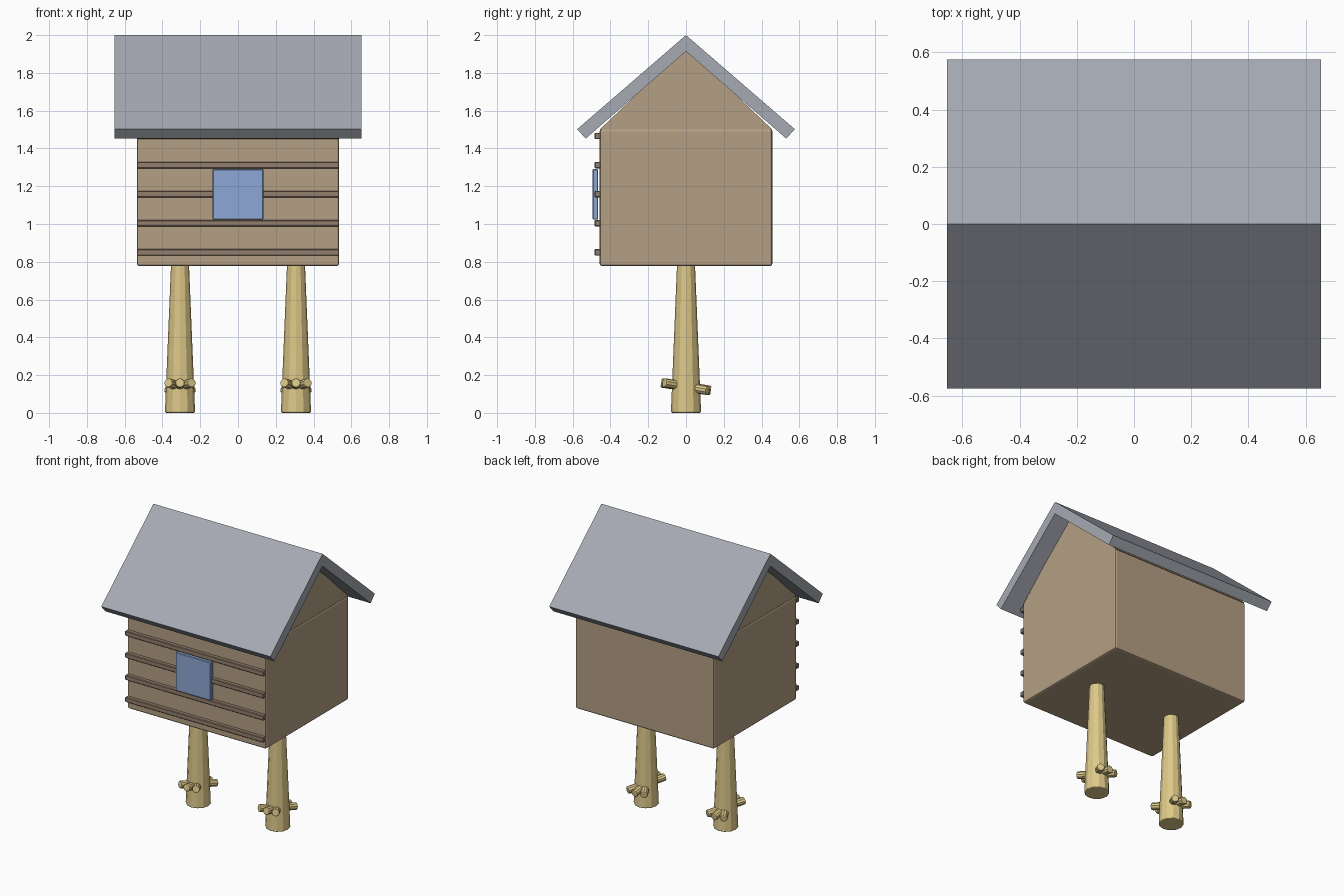
import bpy, bmesh, math
from mathutils import Vector

if "Cube" in bpy.data.objects:
    bpy.data.objects.remove(bpy.data.objects["Cube"])


def material(name, rgb):
    m = bpy.data.materials.new(name)
    m.diffuse_color = (*rgb, 1)
    m.use_nodes = True
    m.node_tree.nodes["Principled BSDF"].inputs["Base Color"].default_value = m.diffuse_color
    return m


WALL = material("wall_wood", (0.46, 0.35, 0.23))
PLANK = material("plank_wood", (0.29, 0.21, 0.15))
ROOF = material("roof_slate", (0.38, 0.40, 0.45))
GLASS = material("window_glass", (0.27, 0.39, 0.66))
LEG = material("leg_yellow", (0.72, 0.58, 0.25))


def finish(ob, name, mat, bevel=0, segments=1):
    ob.name = name
    ob.data.materials.append(mat)
    if bevel:
        b = ob.modifiers.new("bevel", 'BEVEL')
        b.width, b.segments = bevel, segments
        b.limit_method = 'ANGLE'
        b.angle_limit = math.radians(50)
    return ob


def box(name, lo, hi, mat, bevel=0, segments=1):
    lo, hi = Vector(lo), Vector(hi)
    bpy.ops.mesh.primitive_cube_add(size=1)
    ob = bpy.context.object
    for v in ob.data.vertices:
        v.co = (lo + hi) / 2 + v.co * (hi - lo)
    return finish(ob, name, mat, bevel, segments)


def prism(name, profile, half_x, mat):
    """Extrude a (y, z) profile along x."""
    bm = bmesh.new()
    face = bm.faces.new([bm.verts.new((-half_x, y, z)) for y, z in profile])
    ext = bmesh.ops.extrude_face_region(bm, geom=[face])["geom"]
    bmesh.ops.translate(bm, vec=(2 * half_x, 0, 0),
                        verts=[g for g in ext if isinstance(g, bmesh.types.BMVert)])
    bmesh.ops.recalc_face_normals(bm, faces=bm.faces)
    me = bpy.data.meshes.new(name)
    bm.to_mesh(me)
    bm.free()
    ob = bpy.data.objects.new(name, me)
    bpy.context.collection.objects.link(ob)
    return finish(ob, name, mat)


# Hut body and gable
box("hut_body", (-0.535, -0.457, 0.777), (0.535, 0.457, 1.503), WALL, 0.012, 2)
prism("gable", [(-0.457, 1.5), (0.457, 1.5), (0, 1.935)], 0.53, WALL)

# Folded roof
prism("roof", [(-0.576, 1.502), (0, 2.0), (0.576, 1.502),
               (0.531, 1.452), (0, 1.914), (-0.531, 1.452)], 0.653, ROOF)

# Front planks
for i in range(5):
    z = 0.85 + i * 0.154
    box(f"front_plank_{i + 1}", (-0.535, -0.484, z - 0.017),
        (0.535, -0.45, z + 0.017), PLANK, 0.004)

# Window
box("window", (-0.135, -0.495, 1.023), (0.135, -0.465, 1.291), GLASS, 0.004)

# Legs with three splayed toe bars passing through each
for side, x in (("left", -0.307), ("right", 0.307)):
    bpy.ops.mesh.primitive_cone_add(vertices=12, radius1=0.08, radius2=0.047,
                                    depth=0.8, location=(x, 0, 0.4))
    finish(bpy.context.object, f"{side}_leg", LEG, 0.008, 2)
    for i, a in enumerate((-0.5, 0, 0.5)):
        d = Vector((math.sin(a), -math.cos(a), 0.154))
        bpy.ops.mesh.primitive_cylinder_add(
            vertices=10, radius=0.025, depth=0.266, location=(x, 0, 0.139),
            rotation=d.to_track_quat('Z', 'Y').to_euler())
        finish(bpy.context.object, f"{side}_toe_{i + 1}", LEG, 0.006, 2)
